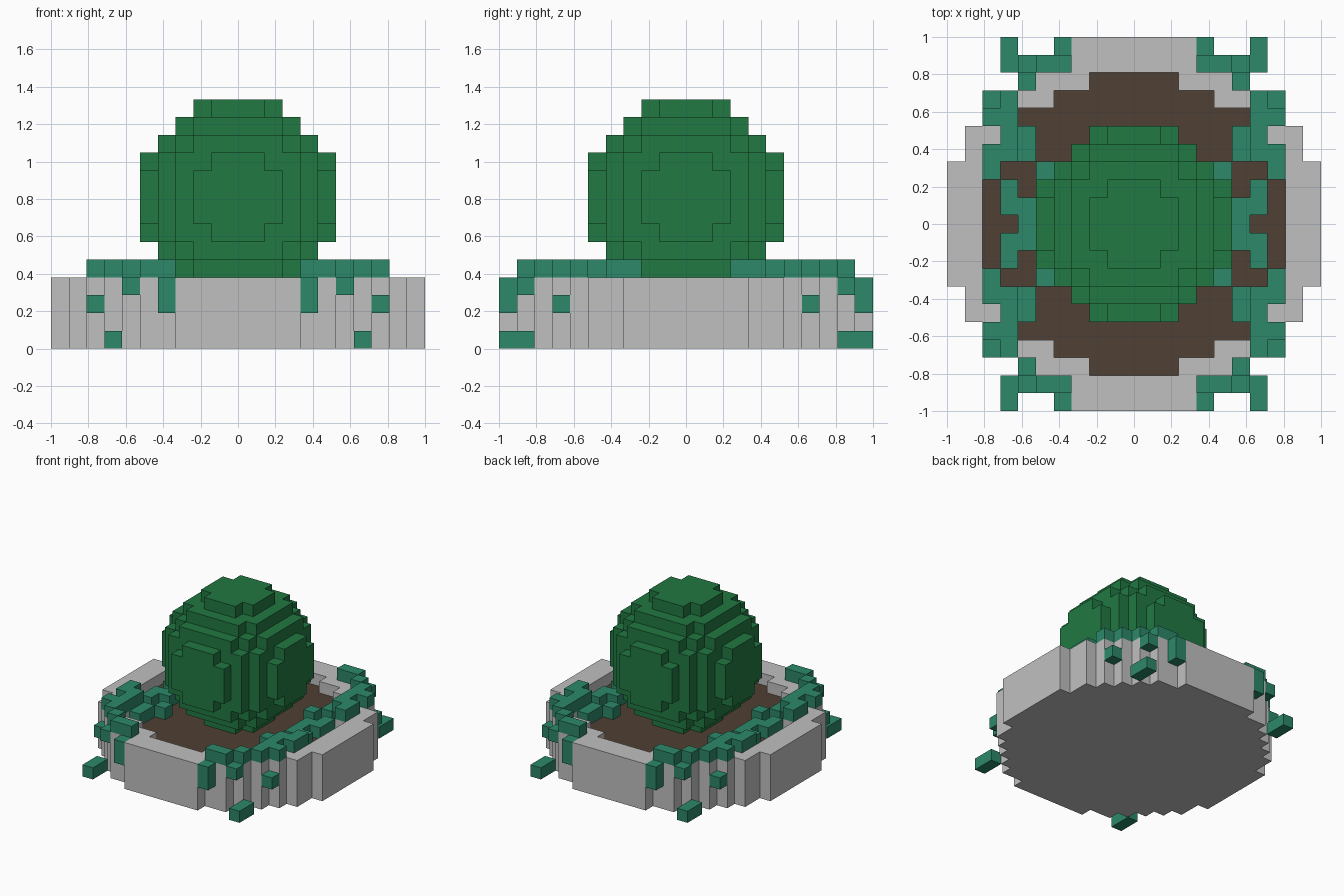
import bpy, bmesh, math
from mathutils import Vector

cube = bpy.data.objects.get("Cube")
if cube:
    bpy.data.objects.remove(cube, do_unlink=True)

U = 2 / 21  # edge length of one block


def material(name, rgb):
    m = bpy.data.materials.new(name)
    m.use_nodes = True
    m.diffuse_color = (*rgb, 1)
    bsdf = m.node_tree.nodes["Principled BSDF"]
    bsdf.inputs["Base Color"].default_value = (*rgb, 1)
    bsdf.inputs["Roughness"].default_value = 0.9
    return m


stone = material("pale grey stone", (0.527, 0.527, 0.527))
earth = material("brown soil", (0.080, 0.051, 0.033))
leaf = material("leaf green", (0.015, 0.188, 0.054))
teal = material("vine teal", (0.025, 0.246, 0.144))

AXES = [Vector(a) for a in ((1, 0, 0), (0, 1, 0), (0, 0, 1))]


def blocks(name, cells, mat, merge=True):
    """Mesh of the outer skin of a set of (column, row, layer) blocks."""
    bm = bmesh.new()
    for c in cells:
        centre = Vector((c[0], c[1], c[2] + 0.5))
        for i in range(3):
            for s in (1, -1):
                n = AXES[i] * s
                if (c[0] + int(n.x), c[1] + int(n.y), c[2] + int(n.z)) in cells:
                    continue
                a, b = AXES[(i + 1) % 3] / 2, AXES[(i + 2) % 3] / 2 * s
                mid = centre + n / 2
                bm.faces.new([bm.verts.new((mid + p) * U)
                              for p in (-a - b, a - b, a + b, b - a)])
    bmesh.ops.remove_doubles(bm, verts=bm.verts, dist=U * 0.01)
    if merge:
        bmesh.ops.dissolve_limit(bm, angle_limit=math.radians(1),
                                 verts=bm.verts, edges=bm.edges)
    me = bpy.data.meshes.new(name)
    bm.to_mesh(me)
    bm.free()
    me.materials.append(mat)
    ob = bpy.data.objects.new(name, me)
    bpy.context.collection.objects.link(ob)
    return ob


def disc(radius, layers):
    r = range(-10, 11)
    return {(x, y, z) for x in r for y in r for z in layers
            if x * x + y * y <= radius * radius}


# Round planter with a sunken bed of soil
soil = disc(8.5, [2])
planter = disc(10.5, range(4)) - disc(8.5, [2, 3])
blocks("planter", planter, stone)
blocks("soil", soil, earth)

# Round bush resting on the soil
r = range(-5, 6)
bush = {(x, y, z + 8) for x in r for y in r for z in r
        if x * x + y * y + z * z <= 5.5 ** 2}
blocks("bush", bush, leaf)

# One quarter of the vines, as (column, row) per layer, mirrored four ways
quarter = {
    4: [(8, 3), (8, 4), (7, 4), (7, 5), (7, 6), (8, 6), (7, 7), (6, 8), (5, 9), (4, 9)],
    3: [(6, 0), (6, 1), (7, 1), (7, 2), (5, 3), (6, 4), (6, 5), (6, 9), (4, 10)],
    2: [(4, 10), (8, 7)],
    0: [(7, 9), (7, 10)],
}
for side, sx in (("left", 1), ("right", -1)):
    vine = {(x * sx, y * sy, z) for z, spots in quarter.items()
            for x, y in spots for sy in (1, -1)}
    blocks(side + "_vines", vine, teal, merge=False)
